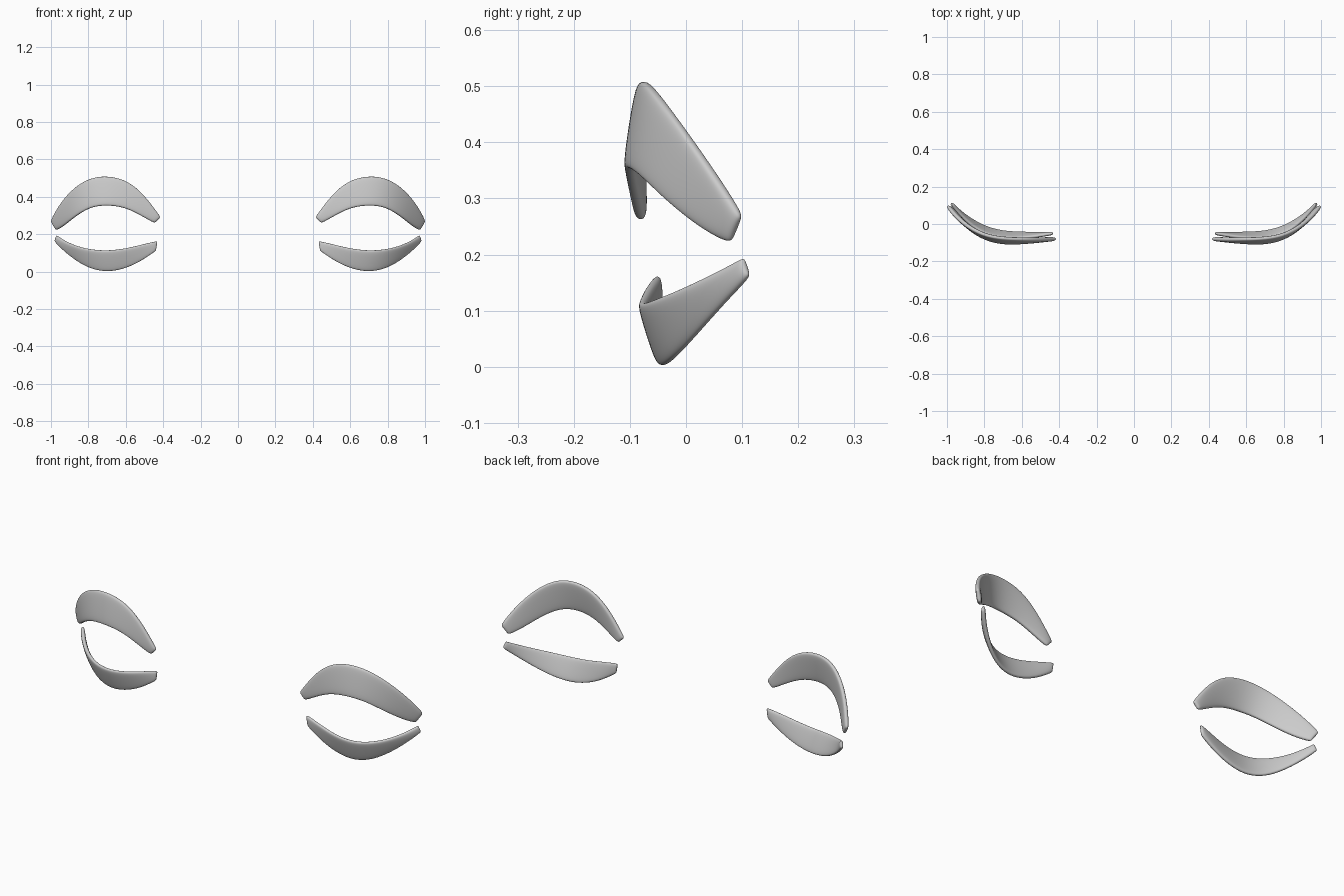
import bpy, bmesh
from mathutils import Vector

if "Cube" in bpy.data.objects:
    bpy.data.objects.remove(bpy.data.objects["Cube"])

# Stations from inner to outer corner: (x, y, z) of upper edge, then lower edge
UPPER = [
    ((.414, -.080, .291), (.443, -.080, .261)),
    ((.428, -.081, .312), (.460, -.082, .265)),
    ((.510, -.082, .422), (.522, -.092, .302)),
    ((.600, -.080, .492), (.605, -.101, .344)),
    ((.705, -.077, .514), (.705, -.103, .357)),
    ((.800, -.060, .499), (.790, -.082, .345)),
    ((.885, -.017, .442), (.865, -.037, .299)),
    ((.952, .040, .362), (.922, .022, .251)),
    ((.992, .088, .289), (.958, .064, .227)),
    ((1.00, .099, .268), (.972, .080, .222)),
]
LOWER = [
    ((.430, -.050, .163), (.438, -.050, .112)),
    ((.450, -.053, .160), (.458, -.050, .097)),
    ((.520, -.067, .143), (.535, -.049, .046)),
    ((.610, -.078, .121), (.620, -.046, .011)),
    ((.705, -.080, .111), (.705, -.041, -.002)),
    ((.790, -.059, .118), (.792, -.018, .016)),
    ((.865, -.014, .136), (.870, .024, .062)),
    ((.925, .043, .163), (.932, .069, .113)),
    ((.960, .090, .187), (.970, .104, .150)),
    ((.970, .103, .195), (.980, .113, .163)),
]


def lid(name, stations, thick, side):
    """Loft a rounded strip through the stations and smooth it."""
    top = [Vector(s[0]) for s in stations]
    bot = [Vector(s[1]) for s in stations]
    mid = [(a + b) / 2 for a, b in zip(top, bot)]
    bm = bmesh.new()
    rings = []
    last = len(mid) - 1
    for i, (a, b) in enumerate(zip(top, bot)):
        tangent = mid[min(i + 1, last)] - mid[max(i - 1, 0)]
        n = (a - b).cross(tangent).normalized()
        h = thick / 2 * (.7 if i in (0, last) else 1)
        w = a - b
        inset = min(.012 / w.length, .25)
        # rounded rectangle: edge pair, then face pair, on each side
        section = [(0, .5), (inset, 1), (1 - inset, 1), (1, .5),
                   (1, -.5), (1 - inset, -1), (inset, -1), (0, -.5)]
        ring = []
        for u, v in section:
            p = b + w * u + n * h * v
            p.x *= side
            ring.append(bm.verts.new(p))
        rings.append(ring)
    for r, s in zip(rings, rings[1:]):
        for k in range(8):
            j = (k + 1) % 8
            bm.faces.new((r[k], r[j], s[j], s[k]))
    # quad end caps
    for r in (rings[0], rings[-1]):
        for q in ((0, 1, 6, 7), (1, 2, 5, 6), (2, 3, 4, 5)):
            bm.faces.new([r[k] for k in q])
    bmesh.ops.recalc_face_normals(bm, faces=bm.faces)
    mesh = bpy.data.meshes.new(name)
    bm.to_mesh(mesh)
    bm.free()
    mesh.polygons.foreach_set("use_smooth", [True] * len(mesh.polygons))
    ob = bpy.data.objects.new(name, mesh)
    bpy.context.collection.objects.link(ob)
    sub = ob.modifiers.new("smooth", 'SUBSURF')
    sub.levels = sub.render_levels = 3


# Both eyes, each with an upper and a lower lid
for side, label in ((1, "right"), (-1, "left")):
    lid("upper_eyelid_" + label, UPPER, .026, side)
    lid("lower_eyelid_" + label, LOWER, .022, side)
